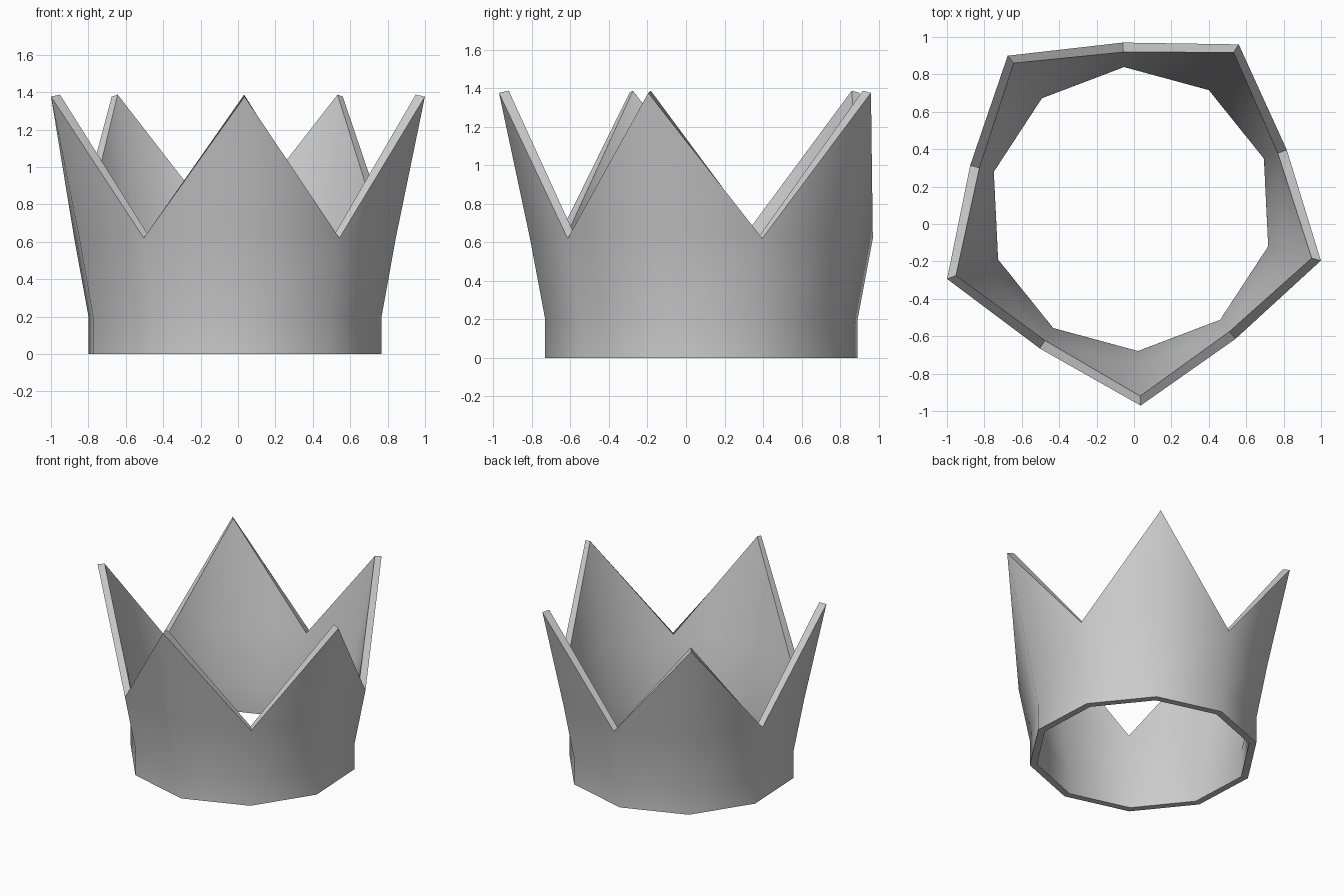
import bpy, bmesh
from math import sin, cos, radians

if "Cube" in bpy.data.objects:
    bpy.data.objects.remove(bpy.data.objects["Cube"])

SIDES = 10
CX, CY = -0.016, 0.08
START = radians(-87.2)
STEP = radians(36)

bm = bmesh.new()


def vert(i, r, z):
    a = START + i * STEP
    return bm.verts.new((CX + r * cos(a), CY + r * sin(a), z))


# Headband and flared wall rings: (radius, height)
rings = [[vert(i, r, z) for i in range(SIDES)]
         for r, z in ((0.812, 0.0), (0.812, 0.2), (0.891, 0.62))]
for low, high in zip(rings, rings[1:]):
    for i in range(SIDES):
        j = (i + 1) % SIDES
        bm.faces.new((low[i], low[j], high[j], high[i]))

# Five points, one above every second column
top = rings[-1]
for i in range(0, SIDES, 2):
    tip = vert(i, 1.052, 1.376)
    bm.faces.new((top[i - 1], top[i], tip))
    bm.faces.new((top[i], top[i + 1], tip))

bmesh.ops.recalc_face_normals(bm, faces=bm.faces)
if sum(f.normal.dot(f.calc_center_median()) for f in bm.faces) < 0:
    bmesh.ops.reverse_faces(bm, faces=bm.faces)
mesh = bpy.data.meshes.new("crown")
bm.to_mesh(mesh)
bm.free()
crown = bpy.data.objects.new("crown", mesh)
bpy.context.collection.objects.link(crown)

# Wall thickness, growing inward
bpy.context.view_layer.objects.active = crown
crown.select_set(True)
wall = crown.modifiers.new("wall", 'SOLIDIFY')
wall.thickness = 0.052
wall.offset = -1
bpy.ops.object.modifier_apply(modifier=wall.name)
bpy.ops.object.shade_smooth_by_angle(angle=radians(45))
